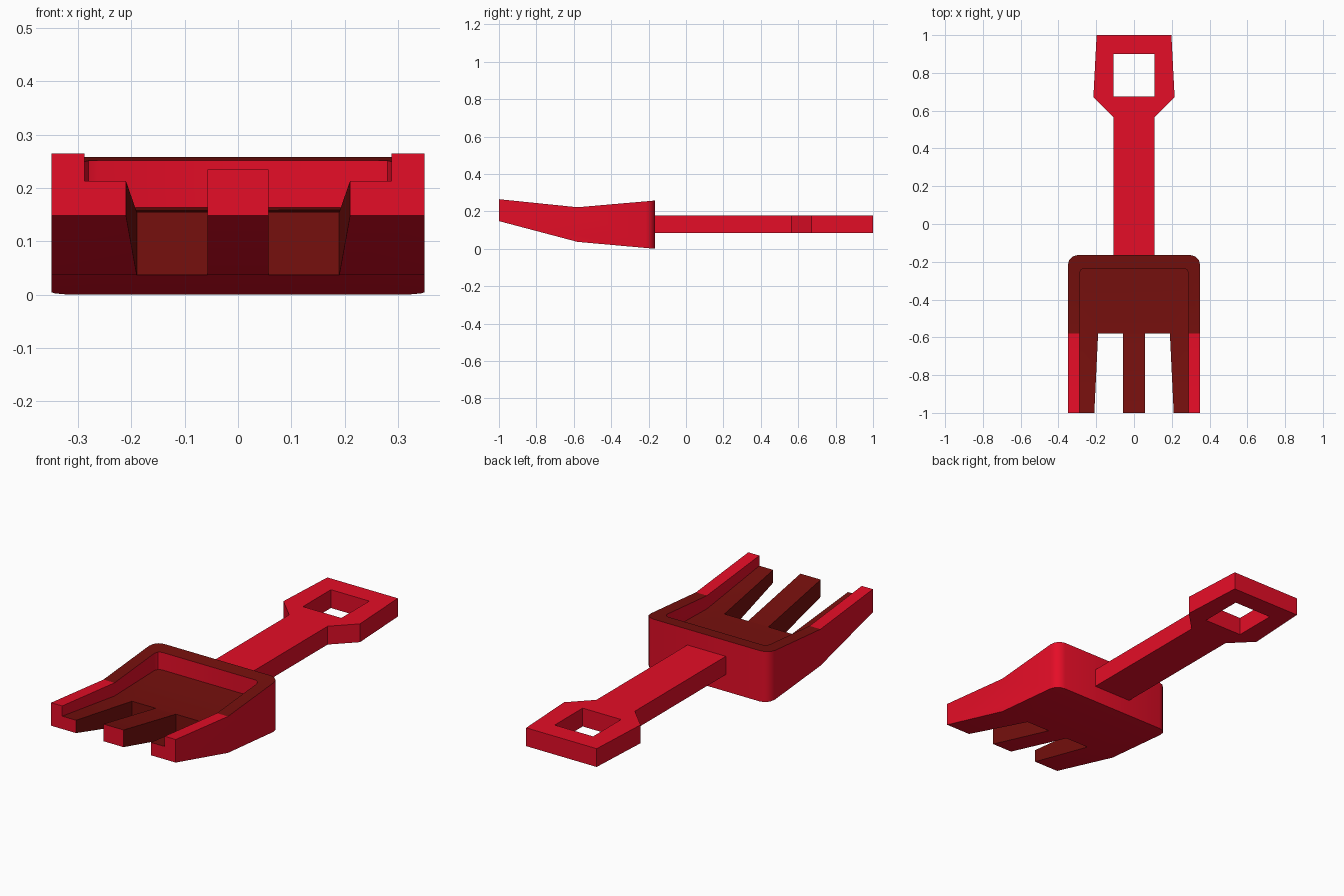
import bpy, bmesh, math

if "Cube" in bpy.data.objects:
    bpy.data.objects.remove(bpy.data.objects["Cube"])

def material(name, rgb):
    m = bpy.data.materials.new(name)
    m.diffuse_color = (*rgb, 1)
    m.use_nodes = True
    m.node_tree.nodes["Principled BSDF"].inputs["Base Color"].default_value = m.diffuse_color
    return m

RED = material("bright red", (0.78, 0.004, 0.02))
DARK = material("dark red", (0.18, 0.005, 0.004))

def prism(name, pts, axis, a, b):
    """Extrude a polygon: axis 'x' takes (y, z) points, axis 'z' takes (x, y) points."""
    bm = bmesh.new()
    place = (lambda p, d: (d, *p)) if axis == 'x' else (lambda p, d: (*p, d))
    lo = [bm.verts.new(place(p, a)) for p in pts]
    hi = [bm.verts.new(place(p, b)) for p in pts]
    bm.faces.new(lo)
    bm.faces.new(hi)
    n = len(pts)
    for i in range(n):
        j = (i + 1) % n
        bm.faces.new((lo[i], lo[j], hi[j], hi[i]))
    bmesh.ops.recalc_face_normals(bm, faces=bm.faces)
    me = bpy.data.meshes.new(name)
    bm.to_mesh(me)
    bm.free()
    ob = bpy.data.objects.new(name, me)
    bpy.context.collection.objects.link(ob)
    me.materials.append(RED)
    me.materials.append(DARK)
    return ob

def bevel_edges(ob, test, width, seg):
    bm = bmesh.new()
    bm.from_mesh(ob.data)
    edges = [e for e in bm.edges if test(e.verts[0].co, e.verts[1].co)]
    bmesh.ops.bevel(bm, geom=edges, offset=width, segments=seg, profile=0.5, affect='EDGES')
    bm.to_mesh(ob.data)
    bm.free()

def cut(ob, cutter):
    mod = ob.modifiers.new("cut", 'BOOLEAN')
    mod.operation, mod.solver, mod.object = 'DIFFERENCE', 'EXACT', cutter
    dg = bpy.context.evaluated_depsgraph_get()
    me = bpy.data.meshes.new_from_object(ob.evaluated_get(dg))
    ob.modifiers.clear()
    ob.data = me
    bpy.data.objects.remove(cutter)

def smooth(ob, angle):
    bpy.ops.object.select_all(action='DESELECT')
    ob.select_set(True)
    bpy.context.view_layer.objects.active = ob
    bpy.ops.object.shade_smooth_by_angle(angle=math.radians(angle))

# Scoop body: side profile, chamfered rear corners and lower edges
scoop = prism("scoop", [(-1, .265), (-.58, .222), (-.165, .258), (-.165, 0), (-.58, .037), (-1, .148)],
              'x', -.35, .35)
bevel_edges(scoop, lambda a, b: abs(a.y + .165) < .001 and abs(b.y + .165) < .001 and a.x * b.x > 0, .05, 3)

# Hollow of the scoop
hollow = prism("hollow", [(-1.1, .227), (-1, .213), (-.58, .155), (-.235, .163), (-.235, .4), (-1.1, .4)],
               'x', -.288, .288)
bevel_edges(hollow, lambda a, b: abs(a.y + .235) < .001 and abs(b.y + .235) < .001 and a.x * b.x > 0, .025, 2)
cut(scoop, hollow)

# Gap between the outer tines
cut(scoop, prism("gap", [(-.215, -1.1), (.215, -1.1), (.19, -.58), (-.19, -.58)], 'z', -.2, .5))

# Middle tine
tine = prism("middle_tine", [(-1, .235), (-.58, .155), (-.56, .155), (-.56, .037), (-.58, .037), (-1, .148)],
             'x', -.057, .057)

# Dark floor and gap walls
for ob in (scoop, tine):
    for f in ob.data.polygons:
        c, n = f.center, f.normal
        floor = n.z > .7 and abs(c.x) < .28 and c.y < -.24
        gap_wall = abs(c.x) < .22 and c.y > -.99 and c.y < -.5 and abs(n.z) < .3
        f.material_index = 1 if floor or gap_wall else 0
    smooth(ob, 40)

# Handle shaft and open grip in one outline
half = [(.108, -.18), (.108, .565), (.215, .672), (.198, 1)]
handle = prism("handle", half + [(-x, y) for x, y in reversed(half)], 'z', .085, .178)
cut(handle, prism("grip_hole", [(-.108, .675), (.108, .675), (.108, .9), (-.108, .9)], 'z', 0, .4))
smooth(handle, 40)
